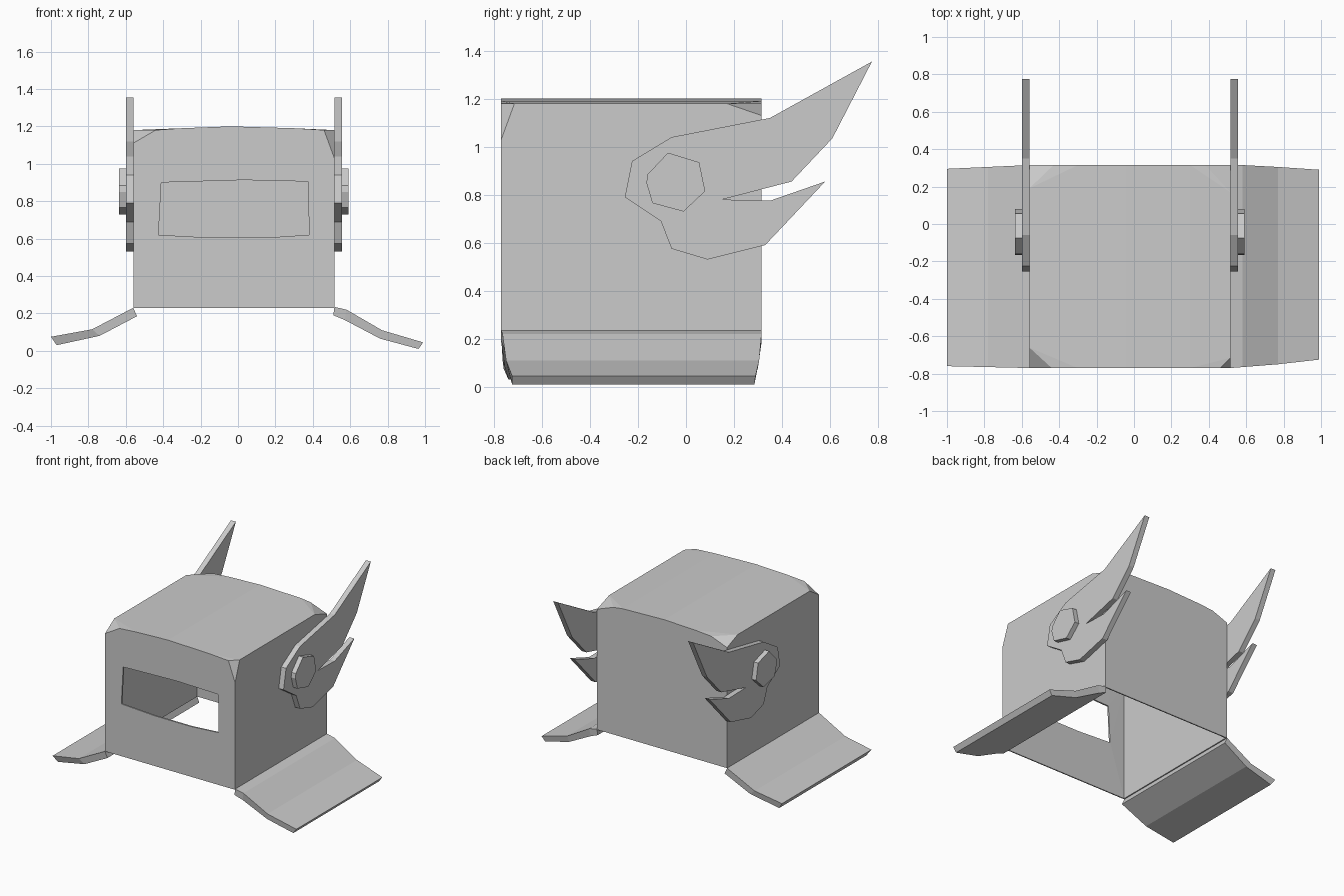
import bpy, bmesh, math

cube = bpy.data.objects.get("Cube")
if cube:
    bpy.data.objects.remove(cube, do_unlink=True)

grey = bpy.data.materials.new("light grey")
grey.use_nodes = True
colour = (0.6, 0.6, 0.6, 1)
grey.diffuse_color = colour
grey.node_tree.nodes["Principled BSDF"].inputs["Base Color"].default_value = colour


def finish(bm, name):
    bmesh.ops.recalc_face_normals(bm, faces=bm.faces[:])
    mesh = bpy.data.meshes.new(name)
    bm.to_mesh(mesh)
    bm.free()
    mesh.materials.append(grey)
    obj = bpy.data.objects.new(name, mesh)
    bpy.context.collection.objects.link(obj)
    return obj


def side_plate(name, outline, x0, x1):
    """Flat (y, z) outline given thickness along x."""
    bm = bmesh.new()
    face = bm.faces.new([bm.verts.new((x0, y, z)) for y, z in outline])
    ext = bmesh.ops.extrude_face_region(bm, geom=[face])["geom"]
    moved = [v for v in ext if isinstance(v, bmesh.types.BMVert)]
    bmesh.ops.translate(bm, verts=moved, vec=(x1 - x0, 0, 0))
    return finish(bm, name)


# Helmet shell: box with cut corners, domed roof and open base
LEFT, RIGHT, FRONT, BACK, BASE, EAVE = 0.515, -0.56, -0.77, 0.315, 0.23, 1.18
points = [(x, y, BASE) for x in (LEFT, RIGHT) for y in (FRONT, BACK)]
points += [(x, y, z) for y in (FRONT, BACK)
           for x, z in ((-0.3, 1.19), (-0.04, 1.2), (0.3, 1.19))]
# Each corner: side, end, cut along x, cut along y, cut height
for x, y, cx, cy, z in ((LEFT, FRONT, 0.46, -0.715, 1.03),
                        (RIGHT, FRONT, -0.44, -0.66, 1.11),
                        (LEFT, BACK, 0.38, 0.17, 1.13),
                        (RIGHT, BACK, -0.43, 0.19, 1.13)):
    points += [(x, y, z), (x, cy, EAVE), (cx, y, EAVE)]

bm = bmesh.new()
for p in points:
    bm.verts.new(p)
bmesh.ops.convex_hull(bm, input=bm.verts[:])
bmesh.ops.dissolve_limit(bm, angle_limit=math.radians(0.4),
                         verts=bm.verts[:], edges=bm.edges[:])
bm.normal_update()
opened = [f for f in bm.faces if f.normal.z < -0.9 or f.normal.y < -0.95]
bmesh.ops.delete(bm, geom=opened, context='FACES_ONLY')

# Front wall filled around the eye slot
rim = [e for e in bm.edges if all(abs(v.co.y - FRONT) < 0.001 for v in e.verts)]
slot = [bm.verts.new((x, FRONT, z)) for x, z in
        ((-0.425, 0.62), (-0.41, 0.9), (0.03, 0.913), (0.375, 0.905),
         (0.38, 0.62), (0.15, 0.605), (-0.15, 0.605))]
rim += [bm.edges.new((slot[i - 1], slot[i])) for i in range(len(slot))]
bmesh.ops.triangle_fill(bm, edges=rim, use_beauty=True, normal=(0, -1, 0))
shell = finish(bm, "helmet_shell")
solid = shell.modifiers.new("wall thickness", 'SOLIDIFY')
solid.thickness = 0.012
solid.offset = -1


# Flared flaps: closed cross-section lofted from front to back
def flap(name, section):
    """section rows: x, z, front y, back y"""
    bm = bmesh.new()
    front = [bm.verts.new((x, f, z)) for x, z, f, b in section]
    back = [bm.verts.new((x, b, z)) for x, z, f, b in section]
    n = len(section)
    for i in range(n):
        bm.faces.new((front[i - 1], front[i], back[i], back[i - 1]))
    half = n // 2
    for ring in (front, back):
        for i in range(half - 1):
            bm.faces.new((ring[i], ring[i + 1], ring[n - 2 - i], ring[n - 1 - i]))
    return finish(bm, name)


flap("left_flap", [
    (0.515, 0.235, -0.77, 0.315), (0.58, 0.22, -0.765, 0.315),
    (0.77, 0.11, -0.75, 0.305), (0.99, 0.045, -0.725, 0.29),
    (0.965, 0.01, -0.725, 0.285), (0.76, 0.065, -0.74, 0.295),
    (0.57, 0.165, -0.76, 0.31), (0.51, 0.19, -0.77, 0.315)])
flap("right_flap", [
    (-0.56, 0.23, -0.77, 0.315), (-0.78, 0.115, -0.765, 0.305),
    (-1.0, 0.075, -0.76, 0.295), (-0.97, 0.03, -0.74, 0.285),
    (-0.74, 0.08, -0.755, 0.3), (-0.54, 0.185, -0.77, 0.315)])

# Swept wings with a round boss on each side
wing = [(-0.06, 1.04), (0.35, 1.12), (0.775, 1.355), (0.61, 1.035),
        (0.44, 0.855), (0.15, 0.78), (0.35, 0.775), (0.58, 0.855),
        (0.33, 0.59), (0.09, 0.53), (-0.06, 0.575), (-0.105, 0.69),
        (-0.255, 0.79), (-0.225, 0.94)]
boss = [(-0.075, 0.975), (0.055, 0.935), (0.08, 0.815), (-0.01, 0.73),
        (-0.14, 0.765), (-0.165, 0.85), (-0.16, 0.885)]
for label, x, out in (("left", LEFT, 1), ("right", RIGHT, -1)):
    side_plate(label + "_wing", wing, x, x + 0.04 * out)
    side_plate(label + "_boss", boss, x + 0.04 * out, x + 0.075 * out)
